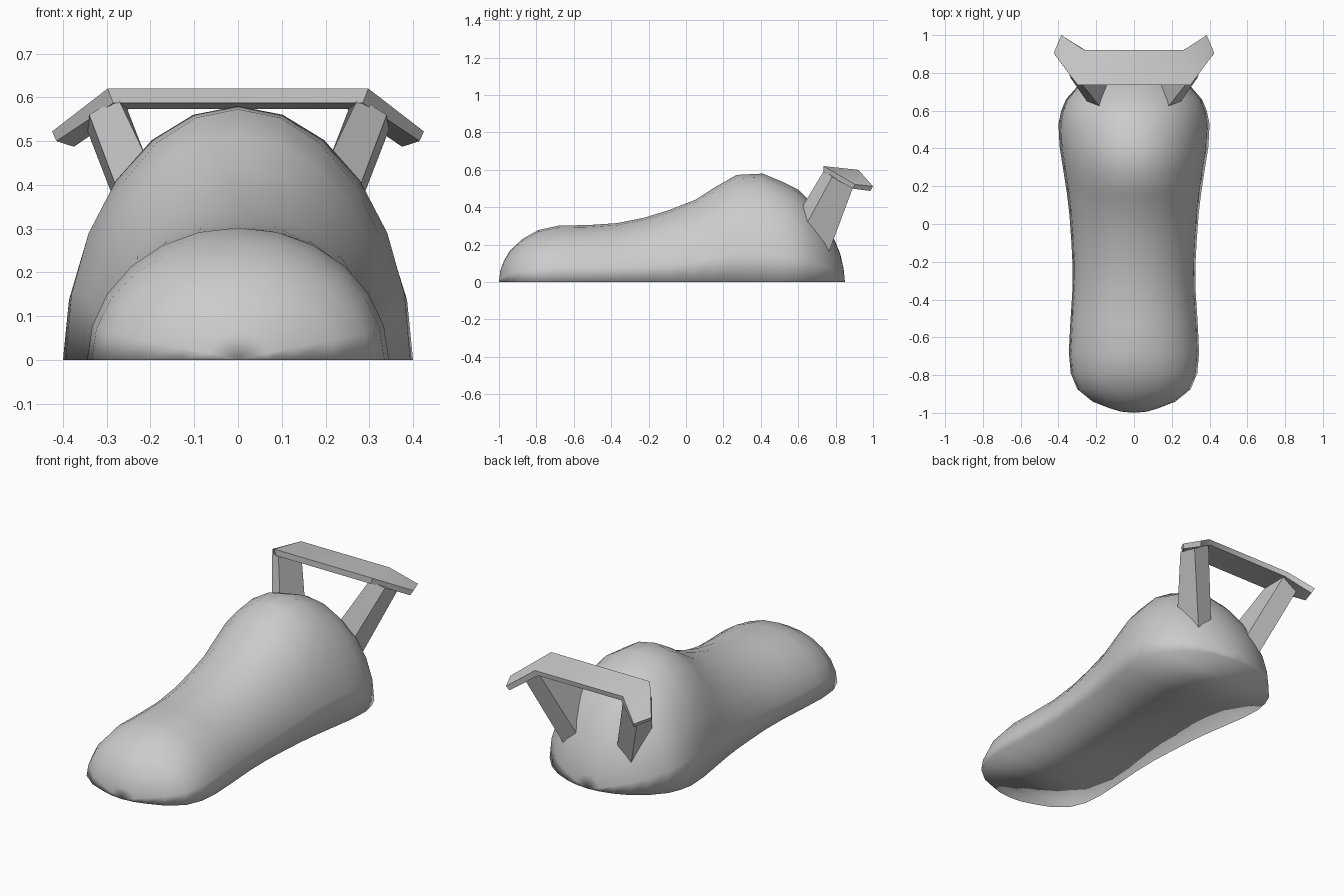
import bpy, bmesh, math
from math import sin, cos, pi

if "Cube" in bpy.data.objects:
    bpy.data.objects.remove(bpy.data.objects["Cube"])


def loft(name, rings, cap=True, poles=None, angle=None):
    """Skin closed rings of equal length; ends are capped or joined to poles."""
    bm = bmesh.new()
    vr = [[bm.verts.new(p) for p in r] for r in rings]
    n = len(vr[0])
    for a, b in zip(vr, vr[1:]):
        for i in range(n):
            j = (i + 1) % n
            bm.faces.new((a[i], a[j], b[j], b[i]))
    if poles:
        for ring, p in zip((vr[0], vr[-1]), poles):
            c = bm.verts.new(p)
            for i in range(n):
                bm.faces.new((ring[i], ring[(i + 1) % n], c))
    elif cap:
        bm.faces.new(vr[0])
        bm.faces.new(vr[-1])
    bmesh.ops.recalc_face_normals(bm, faces=bm.faces)
    me = bpy.data.meshes.new(name)
    bm.to_mesh(me)
    bm.free()
    ob = bpy.data.objects.new(name, me)
    bpy.context.collection.objects.link(ob)
    me.polygons.foreach_set("use_smooth", [True] * len(me.polygons))
    if angle:
        bpy.ops.object.select_all(action='DESELECT')
        ob.select_set(True)
        bpy.context.view_layer.objects.active = ob
        bpy.ops.object.shade_smooth_by_angle(angle=math.radians(angle))
    return ob


# Body: half-ellipse sections given as (y, half width, height)
sections = [
    (-0.993, 0.07, 0.06), (-0.975, 0.13, 0.11), (-0.94, 0.22, 0.17),
    (-0.875, 0.30, 0.23), (-0.79, 0.335, 0.278), (-0.68, 0.345, 0.302),
    (-0.52, 0.337, 0.305), (-0.37, 0.327, 0.315), (-0.22, 0.325, 0.345),
    (-0.09, 0.332, 0.385), (0.05, 0.342, 0.44), (0.16, 0.355, 0.51),
    (0.27, 0.372, 0.573), (0.41, 0.394, 0.58), (0.53, 0.40, 0.53),
    (0.60, 0.385, 0.495), (0.66, 0.36, 0.435), (0.74, 0.29, 0.33),
    (0.79, 0.22, 0.235), (0.825, 0.14, 0.15), (0.843, 0.07, 0.07),
]
rings = [[(w * cos(k * pi / 12), y, h * sin(k * pi / 12)) for k in range(13)]
         for y, w, h in sections]
loft("body", rings, poles=((0, -1.0, 0), (0, 0.85, 0)))

# Wing: flat centre span with swept, drooping tips
tip = [(0.425, 0.905, 0.522), (0.385, 1.0, 0.512),
       (0.375, 0.985, 0.487), (0.415, 0.89, 0.50)]
inner = [(0.298, 0.735, 0.62), (0.265, 0.922, 0.60),
         (0.25, 0.915, 0.573), (0.285, 0.735, 0.587)]


def flip(ring):
    return [(-x, y, z) for x, y, z in ring]


loft("rear_wing", [flip(tip), flip(inner), inner, tip], angle=40)

# Struts: tapered blades leaning in and forward into the body
top = [(0.275, 0.74, 0.60), (0.34, 0.78, 0.56),
       (0.345, 0.90, 0.525), (0.255, 0.905, 0.578)]
root = [(0.18, 0.62, 0.40), (0.25, 0.65, 0.32),
        (0.20, 0.76, 0.15), (0.12, 0.765, 0.23)]
loft("right_wing_strut", [root, top], angle=40)
loft("left_wing_strut", [flip(root), flip(top)], angle=40)
